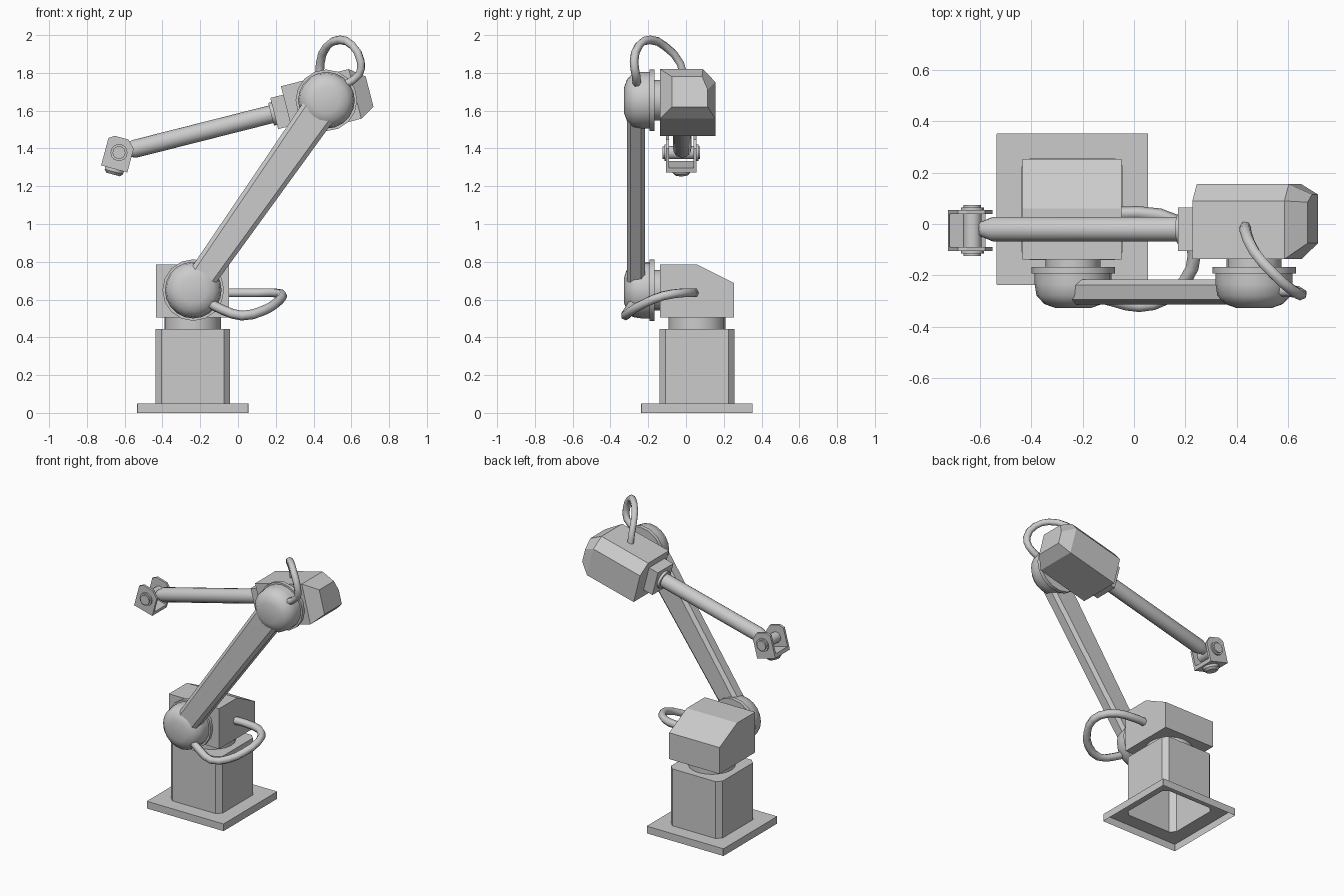
import bpy, bmesh
from math import sin, cos, pi, radians
from mathutils import Vector

if "Cube" in bpy.data.objects:
    bpy.data.objects.remove(bpy.data.objects["Cube"])

X, Y, Z = Vector((1, 0, 0)), Vector((0, 1, 0)), Vector((0, 0, 1))


def loft(name, rings, caps=(True, True), smooth=None):
    """Skin a list of equal-count point rings."""
    bm = bmesh.new()
    loops = [[bm.verts.new(p) for p in r] for r in rings]
    n = len(loops[0])
    for a, b in zip(loops, loops[1:]):
        for i in range(n):
            j = (i + 1) % n
            bm.faces.new((a[i], a[j], b[j], b[i]))
    if caps[0]:
        bm.faces.new(loops[0][::-1])
    if caps[1]:
        bm.faces.new(loops[-1])
    bmesh.ops.recalc_face_normals(bm, faces=bm.faces)
    me = bpy.data.meshes.new(name)
    bm.to_mesh(me)
    bm.free()
    ob = bpy.data.objects.new(name, me)
    bpy.context.collection.objects.link(ob)
    if smooth:
        bpy.ops.object.select_all(action='DESELECT')
        ob.select_set(True)
        bpy.context.view_layer.objects.active = ob
        bpy.ops.object.shade_smooth_by_angle(angle=radians(smooth))
    return ob


def lathe(name, origin, axis, side, profile, n=16, smooth=40):
    """Profile is (distance along axis, radius)."""
    other = axis.cross(side)
    rings = [[origin + axis * d + (side * cos(2 * pi * i / n) + other * sin(2 * pi * i / n)) * r
              for i in range(n)] for d, r in profile]
    return loft(name, rings, smooth=smooth)


def rect(cx, cy, h, c, z):
    """Square ring with cut corners."""
    k = h - c
    return [Vector((cx + a, cy + b, z)) for a, b in
            ((-k, -h), (k, -h), (h, -k), (h, k), (k, h), (-k, h), (-h, k), (-h, -k))]


def prism(name, origin, a, b, pts, axis, d0, d1):
    """Extrude a 2D outline from d0 to d1 along axis."""
    return loft(name, [[origin + a * p + b * q + axis * d for p, q in pts] for d in (d0, d1)])


def cable(name, pts, r):
    cu = bpy.data.curves.new(name, 'CURVE')
    cu.dimensions = '3D'
    cu.bevel_depth, cu.bevel_resolution, cu.resolution_u = r, 1, 2
    cu.use_fill_caps = True
    sp = cu.splines.new('BEZIER')
    sp.bezier_points.add(len(pts) - 1)
    for bp, p in zip(sp.bezier_points, pts):
        bp.co = p
        bp.handle_left_type = bp.handle_right_type = 'AUTO'
    ob = bpy.data.objects.new(name, cu)
    bpy.context.collection.objects.link(ob)


# Pedestal: open-bottomed plate running into a hollow column
px, py = -0.24, 0.058
loft("pedestal", [rect(px, py, 0.295, 0.002, 0), rect(px, py, 0.295, 0.002, 0.05),
                  rect(px, py, 0.198, 0.032, 0.05), rect(px, py, 0.198, 0.032, 0.445)],
     (False, True))
lathe("swivel_neck", Vector((px, py, 0)), Z, X, [(0.44, 0.15), (0.51, 0.15)], 20)

# Shoulder block with sloped back
prism("shoulder_block", Vector(), Y, Z,
      [(-0.138, 0.505), (0.253, 0.505), (0.253, 0.688), (0.06, 0.785), (-0.138, 0.785)],
      X, -0.435, -0.048)

# Joints: neck, flange and domed boss at each end of the lower arm
lower, upper = Vector((-0.237, 0, 0.65)), Vector((0.468, 0, 1.655))
for label, c in (("shoulder", lower), ("elbow", upper)):
    lathe(label + "_joint_neck", c, Y, X, [(-0.17, 0.107), (-0.12, 0.107)])
    lathe(label + "_flange", c, Y, X, [(-0.193, 0.163), (-0.167, 0.163)])
    lathe(label + "_boss", c, Y, X,
          [(-0.327, 0.07), (-0.312, 0.112), (-0.28, 0.143), (-0.235, 0.15), (-0.19, 0.15)], 20, 50)

# Lower arm beam, slightly wider at the elbow
d = (upper - lower).normalized()
s = d.cross(Y)
rings = []
for c, w in ((lower, 0.075), (upper, 0.095)):
    k = 0.022
    rings.append([c + s * a + Y * b for a, b in
                  ((-w + k, -0.313), (w - k, -0.313), (w, -0.295), (w, -0.237),
                   (w - k, -0.217), (-w + k, -0.217), (-w, -0.237), (-w, -0.295))])
loft("lower_arm", rings)

# Forearm frame: u points to the back of the housing, v is up
t = radians(14.2)
U, V = Vector((cos(t), 0, sin(t))), Vector((-sin(t), 0, cos(t)))


def section(u, y0, y1, v0, v1, cy, cv):
    return [upper + U * u + Y * y + V * v for y, v in
            ((y0, v0), (y1, v0), (y1, v1 - cv), (y1 - cy, v1), (y0, v1))]


loft("forearm_housing", [section(-0.215, -0.137, 0.155, -0.14, 0.131, 0.065, 0.07),
                         section(0.155, -0.137, 0.155, -0.14, 0.131, 0.065, 0.07),
                         section(0.233, -0.075, 0.115, -0.095, 0.07, 0.03, 0.07)])
mid = upper + Y * -0.02
prism("housing_collar", mid, Y, V,
      [(-0.085, -0.085), (0.085, -0.085), (0.085, 0.085), (-0.085, 0.085)], U, -0.285, -0.21)
lathe("forearm_rod", mid, -U, Y,
      [(0.27, 0.062), (0.302, 0.062), (0.302, 0.048), (1.05, 0.048), (1.10, 0.028)], 16)

# Wrist fork: two cheeks, pin, rod eye, bridge and tool stub
w = Vector((-0.63, -0.025, 1.378))
R, H = Vector((0.966, 0, -0.259)), Vector((0.259, 0, 0.966))
cheek = [(-0.074, -0.09), (0.07, -0.09), (0.07, 0.04), (0.03, 0.08), (-0.045, 0.08), (-0.074, 0.06)]
for side, label in ((-1, "front"), (1, "back")):
    prism(label + "_fork_cheek", w, R, H, cheek, Y, side * 0.064, side * 0.08)
    lathe(label + "_pin_head", w, Y * side, X, [(0.08, 0.045), (0.09, 0.045), (0.09, 0.034), (0.1, 0.034)], 14)
lathe("rod_eye", w, Y, X, [(-0.064, 0.036), (0.064, 0.036)], 14)
prism("fork_bridge", w, R, H, [(-0.074, -0.09), (0.07, -0.09), (0.07, -0.065), (-0.074, -0.065)],
      Y, -0.064, 0.064)
lathe("tool_stub", w, -H, Y, [(0.085, 0.052), (0.105, 0.052), (0.12, 0.038)], 14)

# Hoses looping past each joint
cable("shoulder_hose", [(-0.08, 0.04, 0.635), (0.1, 0.035, 0.635), (0.195, -0.02, 0.635),
                        (0.235, -0.12, 0.62), (0.2, -0.22, 0.58), (0.13, -0.29, 0.54),
                        (0.02, -0.32, 0.515), (-0.08, -0.3, 0.545), (-0.15, -0.28, 0.58)], 0.026)
cable("elbow_hose", [(0.435, -0.01, 1.76), (0.435, -0.03, 1.85), (0.47, -0.11, 1.94),
                     (0.54, -0.19, 1.975), (0.605, -0.25, 1.945), (0.65, -0.275, 1.86),
                     (0.64, -0.265, 1.79), (0.57, -0.26, 1.74)], 0.023)
